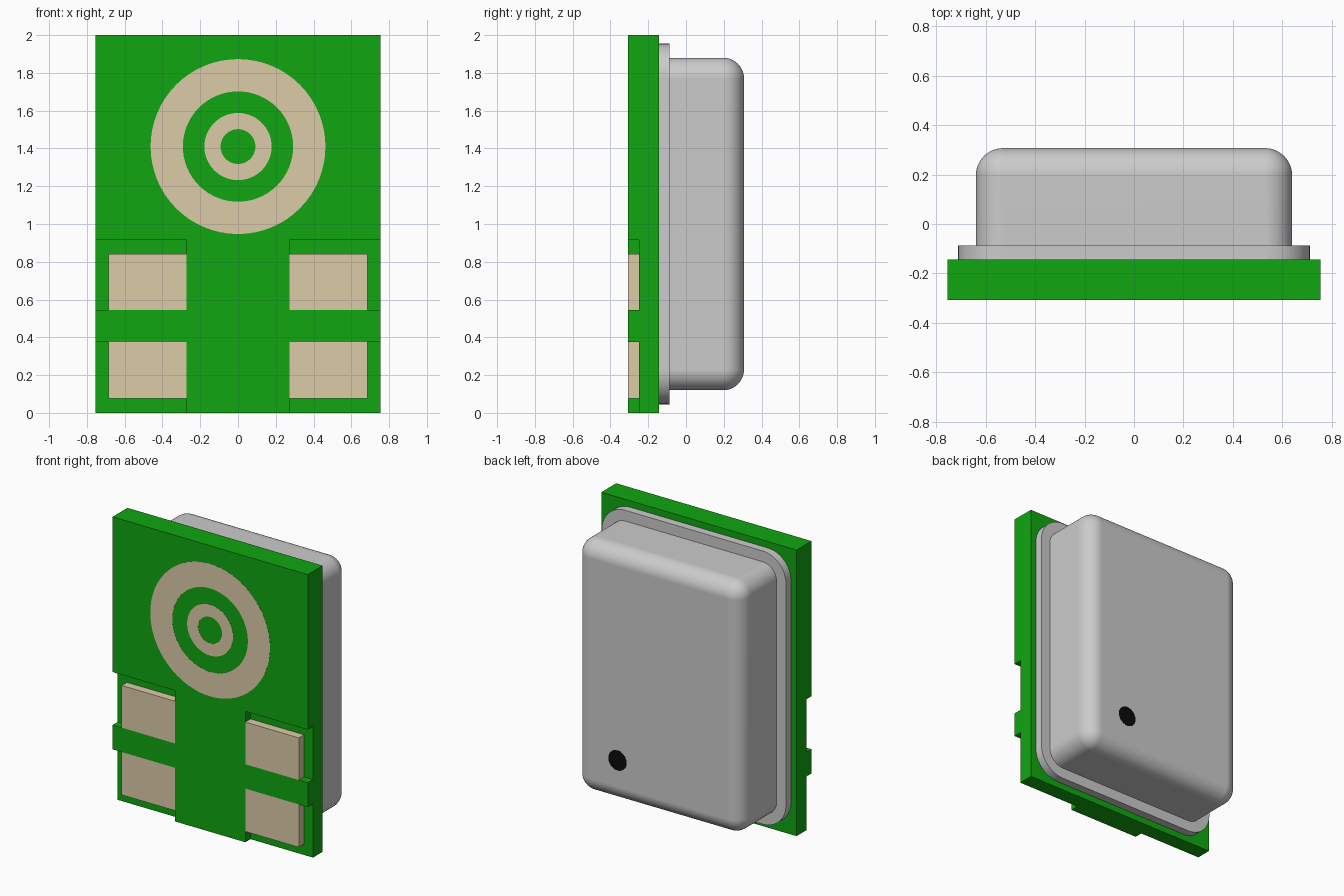
import bpy, bmesh
from math import sin, cos, pi

if "Cube" in bpy.data.objects:
    bpy.data.objects.remove(bpy.data.objects["Cube"])

FRONT, STEP, BACK = -0.307, -0.25, -0.143      # board front, notch floor, board back
RIM, TOP = -0.087, 0.307                       # flange back, can back


def material(name, rgb):
    m = bpy.data.materials.new(name)
    m.diffuse_color = (*rgb, 1)
    m.use_nodes = True
    m.node_tree.nodes["Principled BSDF"].inputs["Base Color"].default_value = m.diffuse_color
    return m


green = material("solder_mask_green", (0.005, 0.38, 0.005))
beige = material("pad_beige", (0.72, 0.60, 0.39))
black = material("hole_black", (0.003, 0.003, 0.003))


def finish(name, bm, mat=None, smooth=False):
    bmesh.ops.recalc_face_normals(bm, faces=bm.faces)
    me = bpy.data.meshes.new(name)
    bm.to_mesh(me)
    bm.free()
    ob = bpy.data.objects.new(name, me)
    bpy.context.collection.objects.link(ob)
    if mat:
        me.materials.append(mat)
    bpy.ops.object.select_all(action='DESELECT')
    ob.select_set(True)
    bpy.context.view_layer.objects.active = ob
    if smooth:
        bpy.ops.object.shade_smooth_by_angle(angle=0.6)
    return ob


def box(name, x, y, z, mat=None):
    bm = bmesh.new()
    bmesh.ops.create_cube(bm, size=1)
    for v in bm.verts:
        v.co = [(lo + hi) / 2 + c * abs(hi - lo) for c, (lo, hi) in zip(v.co, (x, y, z))]
    return finish(name, bm, mat)


def loft(bm, loops, closed=False):
    pairs = list(zip(loops, loops[1:] + loops[:1])) if closed else list(zip(loops, loops[1:]))
    for a, b in pairs:
        n = len(a)
        for i in range(n):
            j = (i + 1) % n
            bm.faces.new((a[i], a[j], b[j], b[i]))


def circle(bm, r, y, cx, cz, n=64):
    return [bm.verts.new((cx + r * cos(2 * pi * i / n), y, cz + r * sin(2 * pi * i / n)))
            for i in range(n)]


# Circuit board with a notch around each contact pad
board = box("circuit_board", (-0.755, 0.755), (FRONT, BACK), (0, 2), green)
for s in (-1, 1):
    for z in ((-0.1, 0.375), (0.545, 0.915)):
        cutter = box("notch_cutter", (s * 0.272, s * 0.9), (-0.4, STEP), z)
        cutter.hide_render = True
        mod = board.modifiers.new("notch", 'BOOLEAN')
        mod.operation, mod.solver, mod.object = 'DIFFERENCE', 'EXACT', cutter
        bpy.context.view_layer.objects.active = board
        bpy.ops.object.modifier_apply(modifier=mod.name)
        bpy.data.objects.remove(cutter)

# Contact pads
for s, side in ((-1, "left"), (1, "right")):
    for z, row in (((0.075, 0.375), "lower"), ((0.545, 0.84), "upper")):
        box(f"{row}_{side}_pad", (s * 0.272, s * 0.685), (FRONT, STEP), z, beige)

# Concentric contact rings on the front
for name, ro, ri in (("outer_ring", 0.463, 0.292), ("inner_ring", 0.178, 0.092)):
    bm = bmesh.new()
    loft(bm, [circle(bm, r, y, 0, 1.41) for r, y in
              ((ro, FRONT + 0.001), (ro, FRONT - 0.001), (ri, FRONT - 0.001), (ri, FRONT + 0.001))],
         closed=True)
    finish(name, bm, beige, True)


# Metal can: flange and rounded lid lofted from rounded rectangles
def rounded_rect(bm, hx, hz, r, y, n=12):
    pts = []
    for k, (sx, sz) in enumerate(((1, 1), (-1, 1), (-1, -1), (1, -1))):
        for i in range(n + 1):
            a = pi / 2 * (k + i / n)
            pts.append(bm.verts.new((sx * (hx - r) + r * cos(a), y,
                                     1 + sz * (hz - r) + r * sin(a))))
    return pts


R, N = 0.11, 12
bm = bmesh.new()
loops = [rounded_rect(bm, 0.712, 0.955, 0.18, y) for y in (BACK, RIM)]
loops.append(rounded_rect(bm, 0.64, 0.88, R, RIM))
for i in range(N + 1):
    a = pi / 2 * i / N
    d = R * (1 - cos(a))
    loops.append(rounded_rect(bm, 0.64 - d, 0.88 - d, R - d, TOP - R + R * sin(a)))
loft(bm, loops)
bm.faces.new(loops[0])
bm.faces.new(loops[-1])
bmesh.ops.remove_doubles(bm, verts=bm.verts, dist=1e-5)
can = finish("metal_can", bm, None, True)
can.modifiers.new("even_shading", 'WEIGHTED_NORMAL').keep_sharp = True

# Sound hole on the back of the can
bm = bmesh.new()
rims = [circle(bm, 0.07, y, 0.315, 0.415, 40) for y in (TOP - 0.01, TOP + 0.001)]
loft(bm, rims)
for rim in rims:
    bm.faces.new(rim)
finish("sound_hole", bm, black, True)
